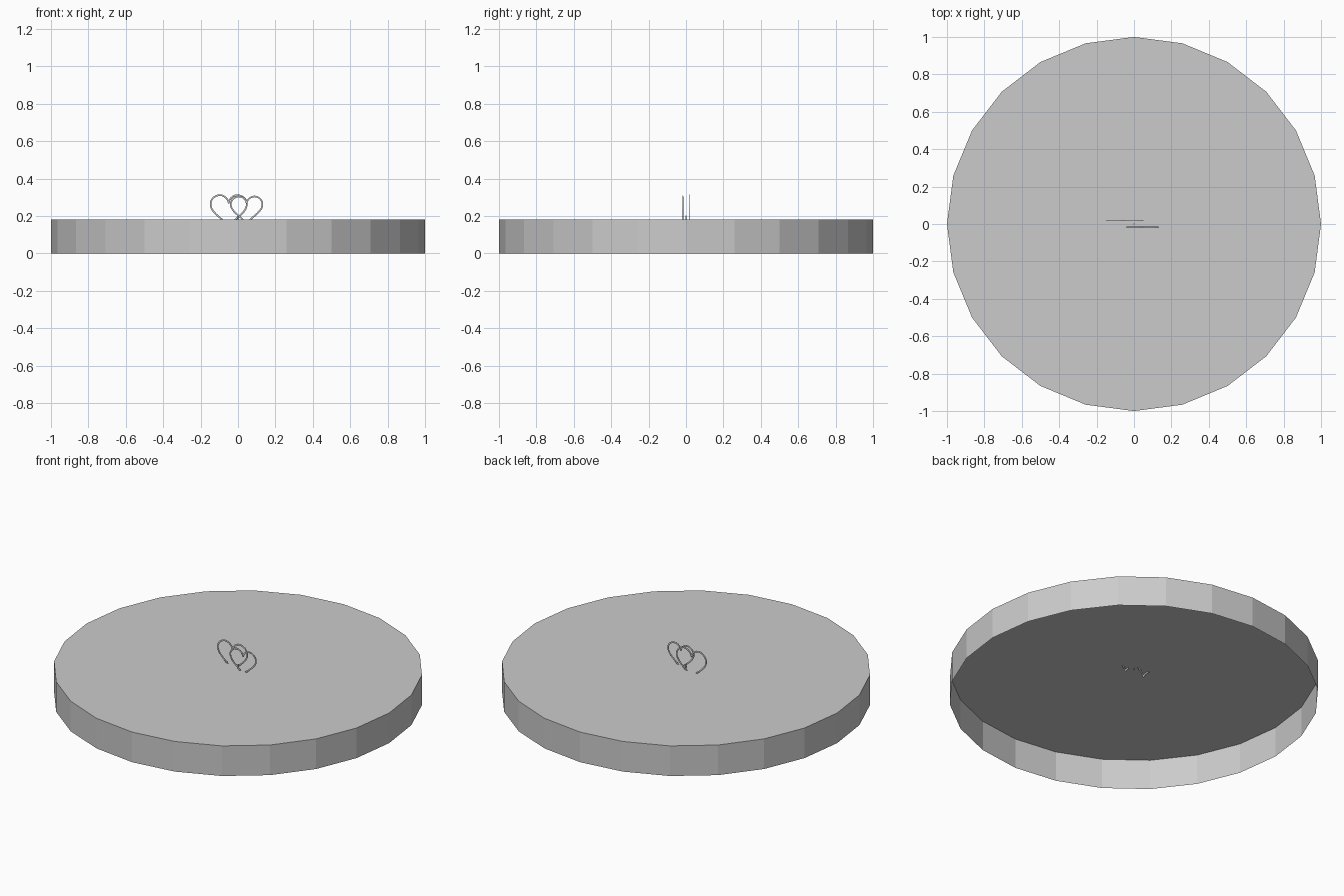
import bpy, bmesh, math

if "Cube" in bpy.data.objects:
    bpy.data.objects.remove(bpy.data.objects["Cube"])

TOP = 0.18


def link(name, data):
    obj = bpy.data.objects.new(name, data)
    bpy.context.collection.objects.link(obj)
    return obj


# Shallow 24-sided base: capped on top, open underneath
bm = bmesh.new()
rings = [[bm.verts.new((math.cos(i * math.tau / 24), math.sin(i * math.tau / 24), z))
          for i in range(24)] for z in (0, TOP)]
for i in range(24):
    j = (i + 1) % 24
    bm.faces.new((rings[0][i], rings[0][j], rings[1][j], rings[1][i]))
bm.faces.new(rings[1])
mesh = bpy.data.meshes.new("round_base")
bm.to_mesh(mesh)
bm.free()
link("round_base", mesh)


# Thin wire heart whose tip sinks through the base top
def heart(name, x, y, top, width, steps=44):
    s = width / 32
    curve = bpy.data.curves.new(name, 'CURVE')
    curve.dimensions = '3D'
    curve.bevel_depth = 0.005
    curve.bevel_resolution = 1
    spline = curve.splines.new('POLY')
    spline.points.add(steps - 1)
    spline.use_cyclic_u = True
    for i, p in enumerate(spline.points):
        t = (i + 0.5) * math.tau / steps
        u = 16 * math.sin(t) ** 3
        v = 13 * math.cos(t) - 5 * math.cos(2 * t) - 2 * math.cos(3 * t) - math.cos(4 * t)
        p.co = (u * s, 0, (v - 12) * s, 1)
    obj = link(name, curve)
    obj.location = (x, y, top - 0.005)
    obj.scale.y = 0.5


heart("left_heart", -0.05, 0.02, 0.317, 0.195)
heart("right_heart", 0.046, -0.017, 0.31, 0.17)

# Tiny peg between the hearts
bpy.ops.mesh.primitive_cylinder_add(vertices=8, radius=0.004, depth=0.03,
                                    location=(0, 0, TOP + 0.008))
bpy.context.object.name = "centre_peg"
